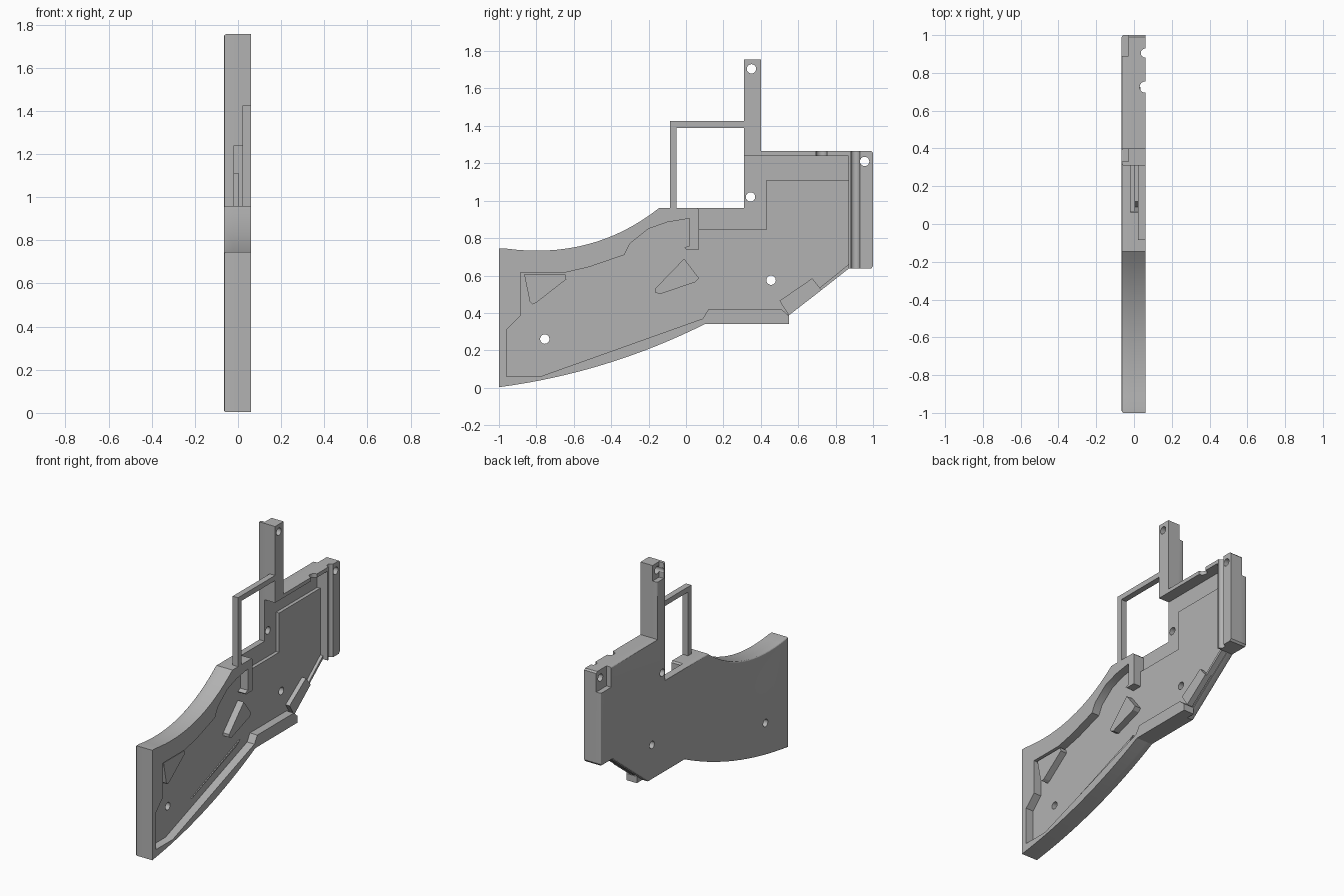
import bpy, bmesh, math
from mathutils import Vector

if "Cube" in bpy.data.objects:
    bpy.data.objects.remove(bpy.data.objects["Cube"], do_unlink=True)

grey = bpy.data.materials.new("plain grey")
grey.use_nodes = True
COLOUR = (0.45, 0.45, 0.45, 1)
grey.diffuse_color = COLOUR
grey.node_tree.nodes["Principled BSDF"].inputs["Base Color"].default_value = COLOUR

BACK, LOW, FLOOR, RIM = -0.065, -0.018, 0.005, 0.06


def curve(a, c, b, n=16):
    """Quadratic arc from a to b, pulled towards c."""
    a, b, c = Vector(a), Vector(b), Vector(c)
    return [tuple(a * (1 - t) ** 2 + c * 2 * t * (1 - t) + b * t * t)
            for t in (i / n for i in range(n + 1))]


def rect(y0, y1, z0, z1):
    return [(y0, z0), (y1, z0), (y1, z1), (y0, z1)]


def prism(name, outline, x0, x1, round_back=0, round_face=0):
    """Side outline (y, z) extruded from x0 to x1."""
    bm = bmesh.new()
    base = bm.faces.new([bm.verts.new((x0, y, z)) for y, z in outline])
    ext = bmesh.ops.extrude_face_region(bm, geom=[base])
    top = [v for v in ext["geom"] if isinstance(v, bmesh.types.BMVert)]
    bmesh.ops.translate(bm, verts=top, vec=(x1 - x0, 0, 0))
    bmesh.ops.recalc_face_normals(bm, faces=bm.faces)
    for x, width in ((x0, round_back), (x1, round_face)):
        if width:
            edges = [e for e in bm.edges if all(abs(v.co.x - x) < 1e-5 for v in e.verts)]
            bmesh.ops.bevel(bm, geom=edges, offset=width, segments=3,
                            profile=0.5, affect='EDGES', clamp_overlap=True)
    mesh = bpy.data.meshes.new(name)
    bm.to_mesh(mesh)
    bm.free()
    ob = bpy.data.objects.new(name, mesh)
    bpy.context.collection.objects.link(ob)
    mesh.materials.append(grey)
    return ob


def rod(y, z, r, x=0, axis='X', length=0.4):
    """Cylinder used for drilling."""
    turn = (0, math.pi / 2, 0) if axis == 'X' else (0, 0, 0)
    bpy.ops.mesh.primitive_cylinder_add(vertices=24, radius=r, depth=length,
                                        location=(x, y, z), rotation=turn)
    ob = bpy.context.object
    ob.data.materials.append(grey)
    return ob


def cut(ob, cutters):
    for c in cutters:
        c.hide_render = True
        m = ob.modifiers.new("cut", 'BOOLEAN')
        m.operation, m.solver, m.object = 'DIFFERENCE', 'EXACT', c
        bpy.context.view_layer.objects.active = ob
        bpy.ops.object.modifier_apply(modifier=m.name)


top_arc = curve((-0.97, 0.745), (-0.5, 0.68), (-0.145, 0.96))
bottom_arc = curve((-1, 0.003), (-0.42, 0.08), (0.1, 0.34))

# Outer skin: whole silhouette including the post and rear block
skin = prism("outer_skin", bottom_arc + [
    (0.49, 0.34), (0.87, 0.637), (0.99, 0.637), (1, 0.65), (1, 1.255), (0.99, 1.265),
    (0.4, 1.265), (0.4, 1.755), (0.31, 1.755), (0.31, 0.96)]
    + top_arc[::-1] + [(-1, 0.745)], BACK, LOW, round_back=0.01)

# Inner floor, one step above the low shelf
floor = prism("inner_floor", [
    (-0.97, 0.04), (-0.78, 0.04), (0.09, 0.35), (0.49, 0.35), (0.87, 0.645),
    (0.88, 0.66), (0.88, 1.11), (0.43, 1.11), (0.43, 0.845), (0.05, 0.845), (0.05, 0.92),
    (-0.12, 0.92), (-0.34, 0.74), (-0.6, 0.66), (-0.97, 0.66)], LOW - 0.01, FLOOR)

# Front rim wrapping the grip, ending in a hook
rim = prism("front_rim", bottom_arc + [
    (0.55, 0.34), (0.55, 0.385), (0.51, 0.42), (0.12, 0.42), (0.09, 0.37), (-0.78, 0.06),
    (-0.96, 0.06), (-0.96, 0.31), (-0.885, 0.385), (-0.885, 0.615), (-0.65, 0.615),
    (-0.52, 0.645), (-0.33, 0.71), (-0.3, 0.77), (-0.2, 0.85), (-0.1, 0.885),
    (0.02, 0.905), (0.02, 0.76), (-0.01, 0.75), (0, 0.74), (0.07, 0.74),
    (0.07, 0.95), (0.06, 0.96)] + top_arc[::-1] + [(-1, 0.745)], LOW, RIM)

# Upright post, top rail and rear block
post = prism("upright_post", rect(0.31, 0.4, 1.24, 1.755), LOW, RIM)
rail = prism("top_rail", rect(0.4, 0.87, 1.24, 1.265), LOW, RIM)
block = prism("rear_block", [
    (0.87, 0.637), (0.99, 0.637), (1, 0.65), (1, 1.255), (0.99, 1.265), (0.87, 1.265)],
    LOW, RIM)

# Open rectangular guard
prism("guard_frame", [
    (-0.085, 0.95), (-0.05, 0.95), (-0.05, 1.39), (0.31, 1.39), (0.31, 1.425),
    (-0.085, 1.425)], 0.02, RIM)

# Raised bosses and ribs on the floor
prism("front_boss", [
    (-0.865, 0.605), (-0.645, 0.605), (-0.64, 0.58), (-0.8, 0.455), (-0.82, 0.445),
    (-0.835, 0.46)], FLOOR - 0.01, 0.05)
prism("middle_boss", [
    (-0.01, 0.69), (0.07, 0.585), (0.05, 0.565), (-0.14, 0.5), (-0.165, 0.51),
    (-0.165, 0.53)], FLOOR - 0.01, 0.05)
prism("slanted_rib", [(-0.51, 0.22), (-0.03, 0.39), (0.005, 0.42)], FLOOR - 0.01, 0.012)
prism("lower_pad", [
    (0.5, 0.465), (0.675, 0.585), (0.725, 0.523), (0.55, 0.387)], FLOOR - 0.01, 0.035)
prism("lower_lip", [
    (0.725, 0.523), (0.715, 0.535), (0.87, 0.66), (0.87, 0.637)], FLOOR - 0.01, 0.025)

# Screw holes, grooves and screw-head pockets
holes = [rod(y, z, 0.025) for y, z in
         ((0.35, 1.705), (0.345, 1.02), (0.955, 1.21), (0.455, 0.575), (-0.755, 0.26))]
long_groove = rod(0.905, 0.96, 0.024, RIM, 'Z', 0.6)
long_groove.location.z = 0.96
rail_groove = rod(0.725, 1.25, 0.03, RIM, 'Z', 0.2)
pockets = [prism("pocket", rect(0.89, 1.1, 1.13, 1.4), -0.2, -0.03),
           prism("pocket", rect(0.33, 0.398 + 0.1, 1.65, 1.85), -0.2, -0.03)]
long_groove.scale.z = 1.2
bpy.context.view_layer.update()
cut(skin, holes + pockets)
cut(floor, holes)
cut(post, holes[:1])
cut(block, [holes[2], long_groove])
cut(rail, [rail_groove])
for c in holes + pockets + [long_groove, rail_groove]:
    bpy.data.objects.remove(c, do_unlink=True)

# Smooth the arcs, keep the corners crisp
bpy.ops.object.select_all(action='DESELECT')
for ob in (skin, rim, floor, post, rail, block):
    ob.select_set(True)
bpy.context.view_layer.objects.active = skin
bpy.ops.object.shade_smooth_by_angle(angle=math.radians(25))
